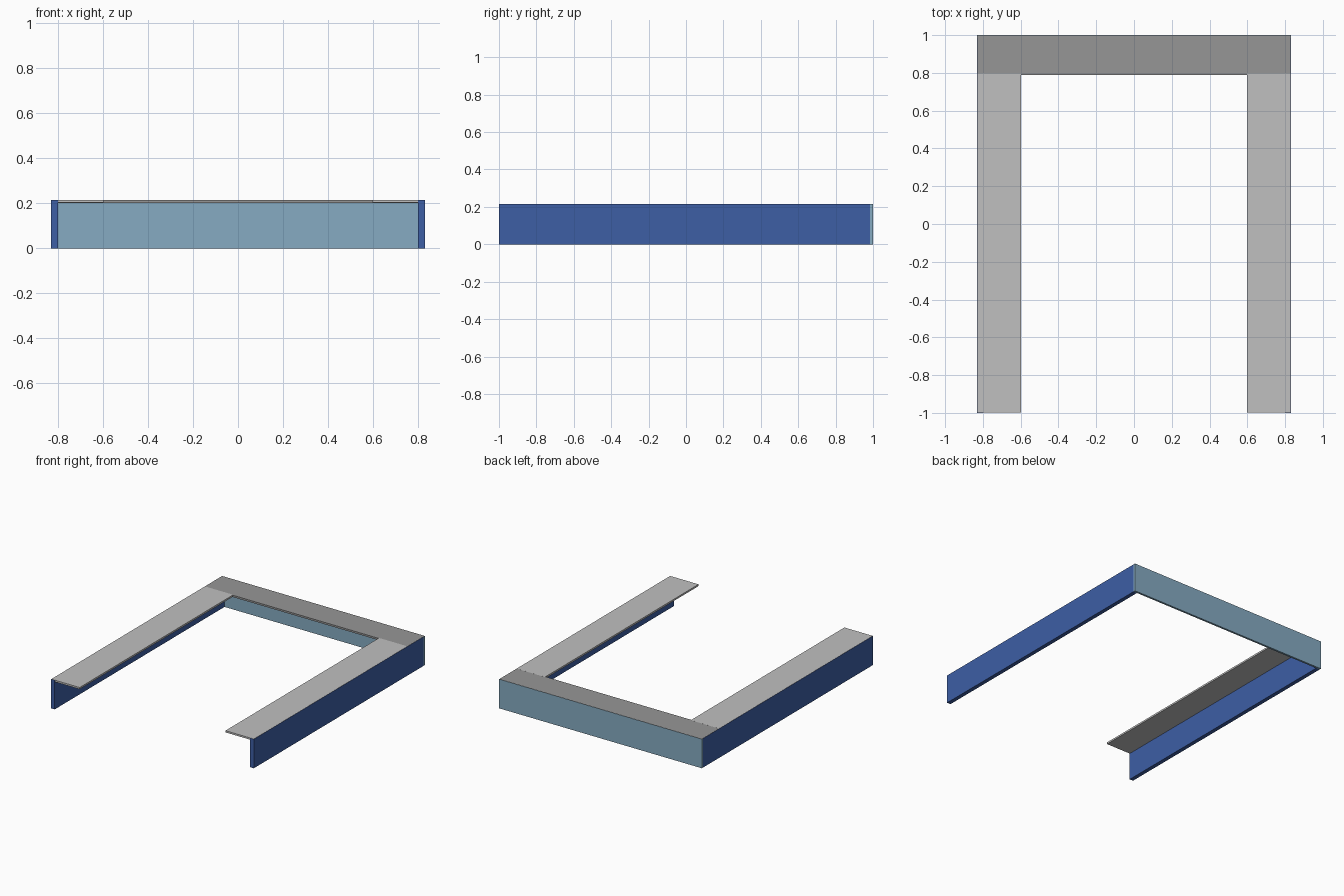
import bpy

if "Cube" in bpy.data.objects:
    bpy.data.objects.remove(bpy.data.objects["Cube"])


def material(name, srgb):
    m = bpy.data.materials.new(name)
    lin = [((c / 255 + 0.055) / 1.055) ** 2.4 for c in srgb]
    m.diffuse_color = (*lin, 1)
    m.use_nodes = True
    m.node_tree.nodes["Principled BSDF"].inputs["Base Color"].default_value = m.diffuse_color
    return m


blue = material("deep blue", (61, 94, 165))
pale_blue = material("pale blue", (134, 171, 194))
light_grey = material("light grey", (192, 192, 192))
dark_grey = material("dark grey", (150, 150, 150))


def box(name, lo, hi, mat):
    bpy.ops.mesh.primitive_cube_add(size=1)
    ob = bpy.context.object
    ob.name = name
    for v in ob.data.vertices:
        v.co = [h if c > 0 else l for c, l, h in zip(v.co, lo, hi)]
    ob.data.materials.append(mat)
    return ob


TOP, UNDER, EPS = 0.216, 0.203, 0.001

# Side walls and the ledges on top of them, one per side
for side, s in (("left", -1), ("right", 1)):
    x0, x1 = sorted((s * 0.80, s * 0.83))
    box(side + "_wall", (x0, -1, 0), (x1, 0.985, TOP - EPS), blue)
    x0, x1 = sorted((s * 0.597, s * (0.83 - EPS)))
    box(side + "_ledge", (x0, -1 + EPS, UNDER), (x1, 0.797, TOP), light_grey)

# Back wall closes the frame across its full width
box("back_wall", (-0.83, 0.985, 0), (0.83, 1, TOP - EPS), pale_blue)

# Back ledge, with its ends lying under the side ledges
box("back_ledge", (-0.83 + EPS, 0.79, UNDER - EPS), (0.83 - EPS, 1 - EPS, TOP - EPS / 4), dark_grey)
